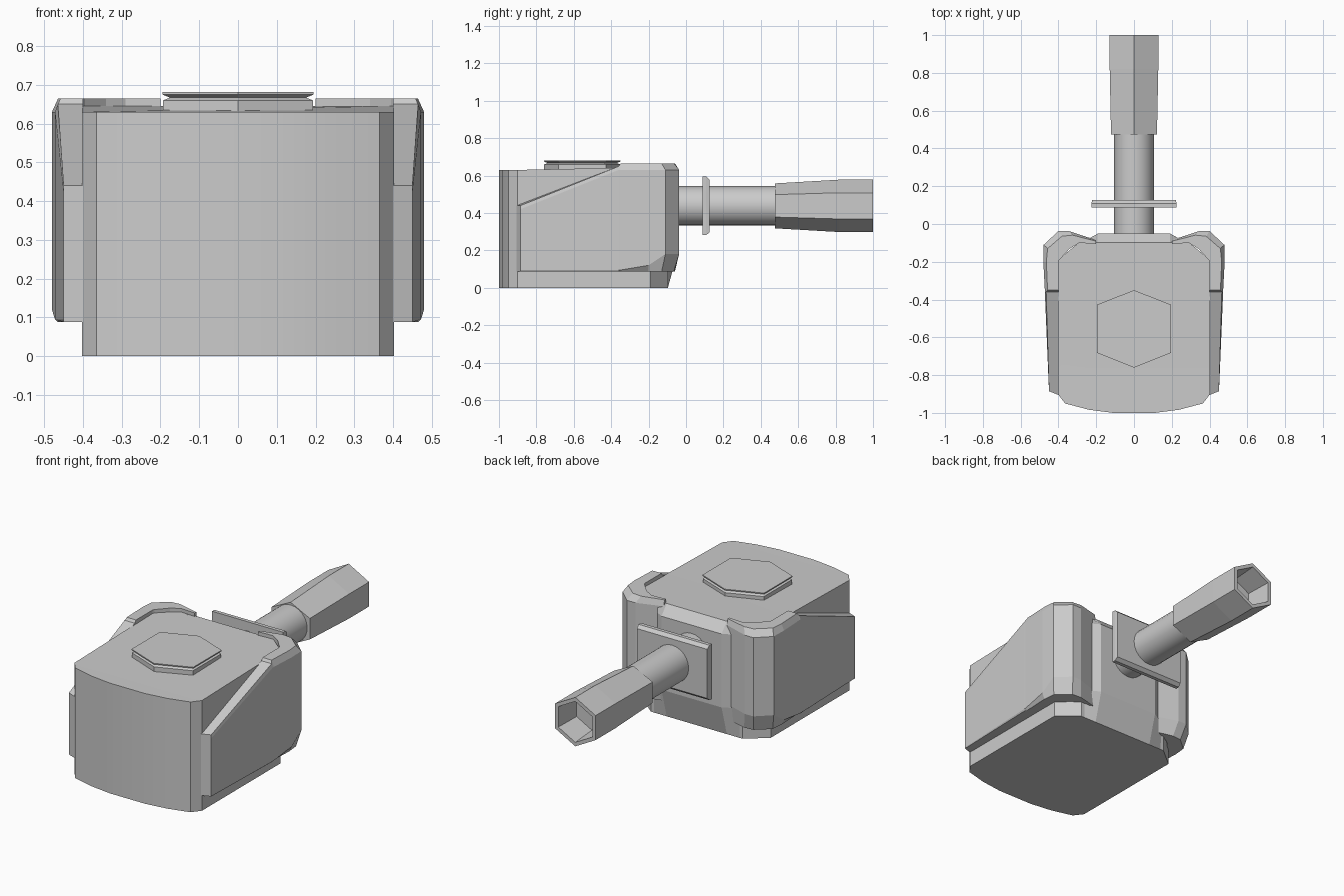
import bpy, bmesh, math

if "Cube" in bpy.data.objects:
    bpy.data.objects.remove(bpy.data.objects["Cube"])


def make(name, verts, faces, smooth=None):
    bm = bmesh.new()
    vs = [bm.verts.new(v) for v in verts]
    for f in faces:
        bm.faces.new([vs[i] for i in f])
    bmesh.ops.recalc_face_normals(bm, faces=bm.faces)
    me = bpy.data.meshes.new(name)
    bm.to_mesh(me)
    bm.free()
    ob = bpy.data.objects.new(name, me)
    bpy.context.collection.objects.link(ob)
    if smooth:
        bpy.context.view_layer.objects.active = ob
        ob.select_set(True)
        bpy.ops.object.shade_smooth_by_angle(angle=math.radians(smooth))
        ob.select_set(False)
    return ob


def loft(name, rings, smooth=None):
    """Skin equal-length closed rings and cap both ends."""
    n = len(rings[0])
    faces = [[k * n + i, k * n + (i + 1) % n, (k + 1) * n + (i + 1) % n, (k + 1) * n + i]
             for k in range(len(rings) - 1) for i in range(n)]
    last = (len(rings) - 1) * n
    faces += [list(range(n)), list(range(last, last + n))]
    return make(name, [v for r in rings for v in r], faces, smooth)


# Main housing: curved front, clipped rear corners, top rising gently to the rear
half = [(.29, -.097), (.403, -.19), (.403, -.9), (.365, -.95), (.24, -.983), (.11, -1)]
plan = half + [(-x, y) for x, y in reversed(half)]
n = len(plan)
top = [(x, y, .645 if y > -.5 else .63) for x, y in plan]
sides = [[i, (i + 1) % n, n + (i + 1) % n, n + i] for i in range(n)]
make("housing", [(x, y, 0) for x, y in plan] + top,
     sides + [list(range(n)), [n + i for i in range(2, n - 2)],
              [n + i for i in (0, 1, 2, n - 3, n - 2, n - 1)]], 25)

# Rear panel between the side guards, sloped at top and bottom
panel = [(-.11, 0), (-.097, 0), (-.05, .17), (-.05, .59), (-.097, .645), (-.11, .645)]
loft("rear_panel", [[(x, y if s else min(y, -.095), z) for y, z in panel]
                    for x, s in ((-.27, 0), (-.19, 1), (.19, 1), (.27, 0))])

# Side guards: outer xy, inner xy, lower break z, upper break z, top z, bevel inset
stations = [
    ((.450, -.885), (.400, -.905), .095, .42, .44, 0),
    ((.472, -.36), (.400, -.36), .095, .63, .65, .1),
    ((.472, -.35), (.400, -.35), .095, .63, .665, .2),
    ((.480, -.20), (.400, -.20), .12, .63, .665, .2),
    ((.478, -.11), (.395, -.19), .18, .63, .665, .25),
    ((.400, -.037), (.340, -.13), .18, .63, .665, .3),
    ((.345, -.037), (.290, -.10), .18, .63, .665, .35),
    ((.200, -.085), (.200, -.105), .18, .63, .665, .3),
]
for side, s in (("right", 1), ("left", -1)):
    rings = []
    for (ox, oy), (ix, iy), lo, hi, zt, k in stations:
        bx, by = ox + (ix - ox) * k, oy + (iy - oy) * k
        rings.append([(s * x, y, z) for x, y, z in (
            (ix, iy, .088), (bx, by, .088), (ox, oy, lo),
            (ox, oy, hi), (bx, by, zt), (ix, iy, zt))])
    loft(side + "_side_guard", rings)

# Hexagonal hatch with a recessed neck
hexa = [(0, .205), (.195, .128), (.195, -.128), (0, -.205), (-.195, -.128), (-.195, .128)]
loft("roof_hatch", [[(x * k, -.555 + y * k, z) for x, y in hexa]
                    for k, z in ((.99, .62), (.99, .66), (.9, .667), (1, .675), (1, .681))])

# Barrel
AXIS = .438


def ring(y, r, sides, sx=1):
    return [(sx * r * math.sin(2 * math.pi * i / sides), y,
             AXIS + r * math.cos(2 * math.pi * i / sides)) for i in range(sides)]


loft("barrel", [ring(-.1, .105, 24), ring(.5, .105, 24)], 30)

# Blast plate around the barrel
loft("barrel_plate", [[(sx * w, y, AXIS + sz * h) for sx, sz in ((-1, -1), (1, -1), (1, 1), (-1, 1))]
                      for y, w, h in ((.087, .225, .157), (.108, .225, .157), (.126, .222, .14))])

# Hollow hexagonal muzzle
loft("muzzle", [ring(.475, .12, 6, 1.17), ring(.82, .14, 6, 1.06), ring(1, .14, 6, 1.06),
                ring(1, .117, 6, 1.06), ring(.85, .105, 6, 1.06)])
